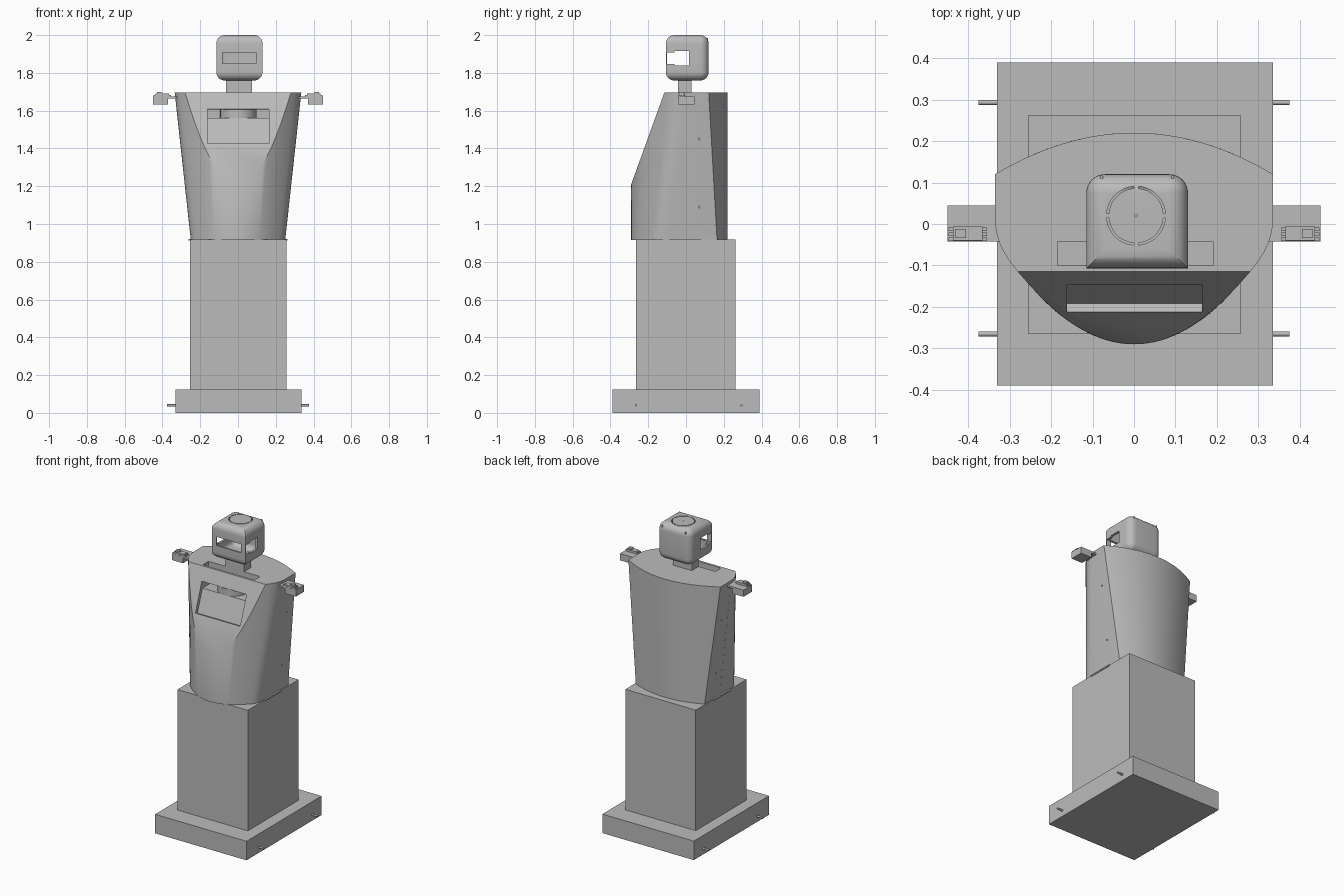
import bpy, bmesh, math
from mathutils import Matrix, Vector

cube = bpy.data.objects.get("Cube")
if cube:
    bpy.data.objects.remove(cube, do_unlink=True)

grey = bpy.data.materials.new("plain grey")
grey.use_nodes = True
grey.diffuse_color = (0.5, 0.5, 0.5, 1)
grey.node_tree.nodes["Principled BSDF"].inputs["Base Color"].default_value = (0.5, 0.5, 0.5, 1)


def finish(name, bm):
    bmesh.ops.recalc_face_normals(bm, faces=bm.faces)
    mesh = bpy.data.meshes.new(name)
    bm.to_mesh(mesh)
    bm.free()
    mesh.materials.append(grey)
    ob = bpy.data.objects.new(name, mesh)
    bpy.context.collection.objects.link(ob)
    return ob


def activate(ob):
    bpy.ops.object.select_all(action='DESELECT')
    ob.select_set(True)
    bpy.context.view_layer.objects.active = ob


def smooth(ob):
    activate(ob)
    bpy.ops.object.shade_smooth_by_angle(angle=math.radians(35))


def box_mesh(lo, hi):
    bm = bmesh.new()
    lo, hi = Vector(lo), Vector(hi)
    bmesh.ops.create_cube(bm, size=1, matrix=Matrix.Translation((lo + hi) / 2) @ Matrix.Diagonal((*(hi - lo), 1)))
    return bm


def box(name, lo, hi):
    return finish(name, box_mesh(lo, hi))


def rod(name, centre, radius, length, axis='Z', sides=24):
    bm = bmesh.new()
    turn = Matrix.Rotation(math.pi / 2, 4, 'Y') if axis == 'X' else Matrix()
    bmesh.ops.create_cone(bm, cap_ends=True, segments=sides, radius1=radius, radius2=radius,
                          depth=length, matrix=Matrix.Translation(centre) @ turn)
    return finish(name, bm)


def loft(bm, rings):
    loops = [[bm.verts.new(p) for p in ring] for ring in rings]
    n = len(loops[0])
    for a, b in zip(loops, loops[1:]):
        for i in range(n):
            bm.faces.new((a[i], a[(i + 1) % n], b[(i + 1) % n], b[i]))
    bm.faces.new(loops[0])
    bm.faces.new(loops[-1])


def cut(ob, cutter):
    cutter.hide_render = True
    mod = ob.modifiers.new("cut", 'BOOLEAN')
    mod.operation, mod.solver, mod.object = 'DIFFERENCE', 'EXACT', cutter
    activate(ob)
    bpy.ops.object.modifier_apply(modifier=mod.name)
    bpy.data.objects.remove(cutter, do_unlink=True)


# Base plinth, axle stubs and pedestal
box("base", (-0.33, -0.39, 0), (0.335, 0.39, 0.125))
for side in (-1, 1):
    for y in (-0.265, 0.293):
        smooth(rod("axle_stub", (side * 0.35, y, 0.04), 0.006, 0.05, 'X', 16))
box("pedestal", (-0.255, -0.265, 0.125), (0.257, 0.263, 0.918))

# Torso: curved front and back between side walls that taper downward
TOP, BOTTOM = 1.695, 0.915


def half_width(z):
    return 0.25 + 0.085 * (z - BOTTOM) / (TOP - BOTTOM)


def front_y(x):
    return -0.29 + 2.23 * x * x


def outline(z):
    w = half_width(z)
    xs = [w * 0.9 * i / 14 for i in range(15)]
    half = [(x, front_y(x)) for x in xs]
    a, b, c = Vector(half[-1]), Vector((w, front_y(w))), Vector((w, front_y(w) + 0.05))
    for i in range(1, 6):
        t = i / 5
        half.append(tuple(a * (1 - t) ** 2 + b * 2 * t * (1 - t) + c * t * t))
    half += [(w * (1 - i / 12), 0.22 - 0.89 * (w * (1 - i / 12)) ** 2) for i in range(13)]
    return [(x, y, z) for x, y in half] + [(-x, y, z) for x, y in half[-2:0:-1]]


bm = bmesh.new()
loft(bm, [outline(BOTTOM), outline(TOP)])
bmesh.ops.bisect_plane(bm, geom=bm.verts[:] + bm.edges[:] + bm.faces[:], plane_co=(0, -0.115, TOP),
                       plane_no=(0, -0.485, 0.175), clear_outer=True)
bmesh.ops.holes_fill(bm, edges=[e for e in bm.edges if e.is_boundary])
torso = finish("torso", bm)

# Sloped chest recess with a deeper window along its top
bm = box_mesh((-0.161, -0.022, -0.098), (0.164, 0.022, 0.098))
tilt = Matrix.Rotation(-math.atan2(0.175, 0.485), 4, 'X')
bm.transform(Matrix.Translation((0, -0.179, 1.5175)) @ tilt)
cut(torso, finish("recess_cutter", bm))
cut(torso, box("window_cutter", (-0.161, -0.25, 1.562), (0.164, -0.02, 1.606)))
smooth(rod("chest_drum", (0.002, -0.05, 1.584), 0.096, 0.046, 'Z', 40))

# Slot in the shoulder deck, and pin holes in the side walls
cut(torso, box("slot_cutter", (-0.185, -0.1, 1.645), (0.19, -0.042, 1.75)))
for side in (-1, 1):
    for z in (1.09, 1.45):
        cut(torso, rod("pin_cutter", (side * half_width(z), 0.07, z), 0.005, 0.03, 'X', 10))
for i in range(14):
    z = 0.99 + i * 0.05
    cut(torso, rod("pin_cutter", (-half_width(z), 0.01, z), 0.004, 0.03, 'X', 8))
smooth(torso)

# Thin plates at the waist and the arms on both shoulders
for side in (-1, 1):
    def arm_part(name, x0, x1, y0, y1, z0, z1):
        a, b = sorted((side * x0, side * x1))
        box(name, (a, y0, z0), (b, y1, z1))
    arm_part("waist_plate", 0.24, 0.262, -0.09, 0.08, 0.912, 0.921)
    arm_part("arm_plate", 0.31, 0.45, -0.042, 0.045, 1.664, 1.676)
    arm_part("arm_block", 0.37, 0.45, -0.042, 0.045, 1.632, 1.665)
    arm_part("arm_motor", 0.365, 0.437, -0.04, -0.006, 1.675, 1.69)
    arm_part("motor_hub", 0.405, 0.43, -0.034, -0.012, 1.689, 1.7)
    for y in (-0.037, -0.025, -0.013):
        arm_part("motor_tab", 0.355, 0.447, y - 0.004, y + 0.004, 1.676, 1.684)

# Neck
box("neck", (-0.063, -0.042, 1.69), (0.073, 0.03, 1.77))


# Head: hollow rounded box whose front upright edges stay sharp
def rounded(name, lo, hi, radius):
    bm = box_mesh(lo, hi)
    middle = (lo[1] + hi[1]) / 2
    edges = []
    for e in bm.edges:
        a, b = e.verts[0].co, e.verts[1].co
        upright = abs(a.z - b.z) > 0.01
        if not (upright and a.y < middle):
            edges.append(e)
    bmesh.ops.bevel(bm, geom=edges, offset=radius, segments=8, profile=0.5,
                    affect='EDGES', clamp_overlap=True)
    return finish(name, bm)


head = rounded("head", (-0.115, -0.107, 1.76), (0.13, 0.12, 2.0), 0.045)
cut(head, rounded("hollow_cutter", (-0.1, -0.092, 1.775), (0.115, 0.105, 1.985), 0.033))
cut(head, box("face_cutter", (-0.083, -0.2, 1.85), (0.095, -0.05, 1.908)))
cut(head, box("side_cutter", (-0.2, -0.062, 1.838), (0.2, 0.015, 1.916)))
cut(head, box("side_cutter", (-0.2, -0.1, 1.848), (0.2, -0.05, 1.908)))

# Ring of four arc slots and a pin hole in the crown
for quarter in range(4):
    start = quarter * math.pi / 2 + 0.08
    angles = [start + (math.pi / 2 - 0.16) * i / 12 for i in range(13)]
    path = [(r * math.cos(t), r * math.sin(t)) for r, ts in ((0.071, angles), (0.066, angles[::-1])) for t in ts]
    bm = bmesh.new()
    loft(bm, [[(0.005 + x, 0.02 + y, z) for x, y in path] for z in (1.97, 2.02)])
    cut(head, finish("crown_cutter", bm))
cut(head, rod("pin_cutter", (0.005, 0.02, 2.0), 0.003, 0.06, 'Z', 10))
smooth(head)

# Small studs on the upper back of the head
for x in (-0.078, 0.093):
    smooth(rod("head_stud", (x, 0.113, 1.975), 0.004, 0.02, 'Z', 12))
